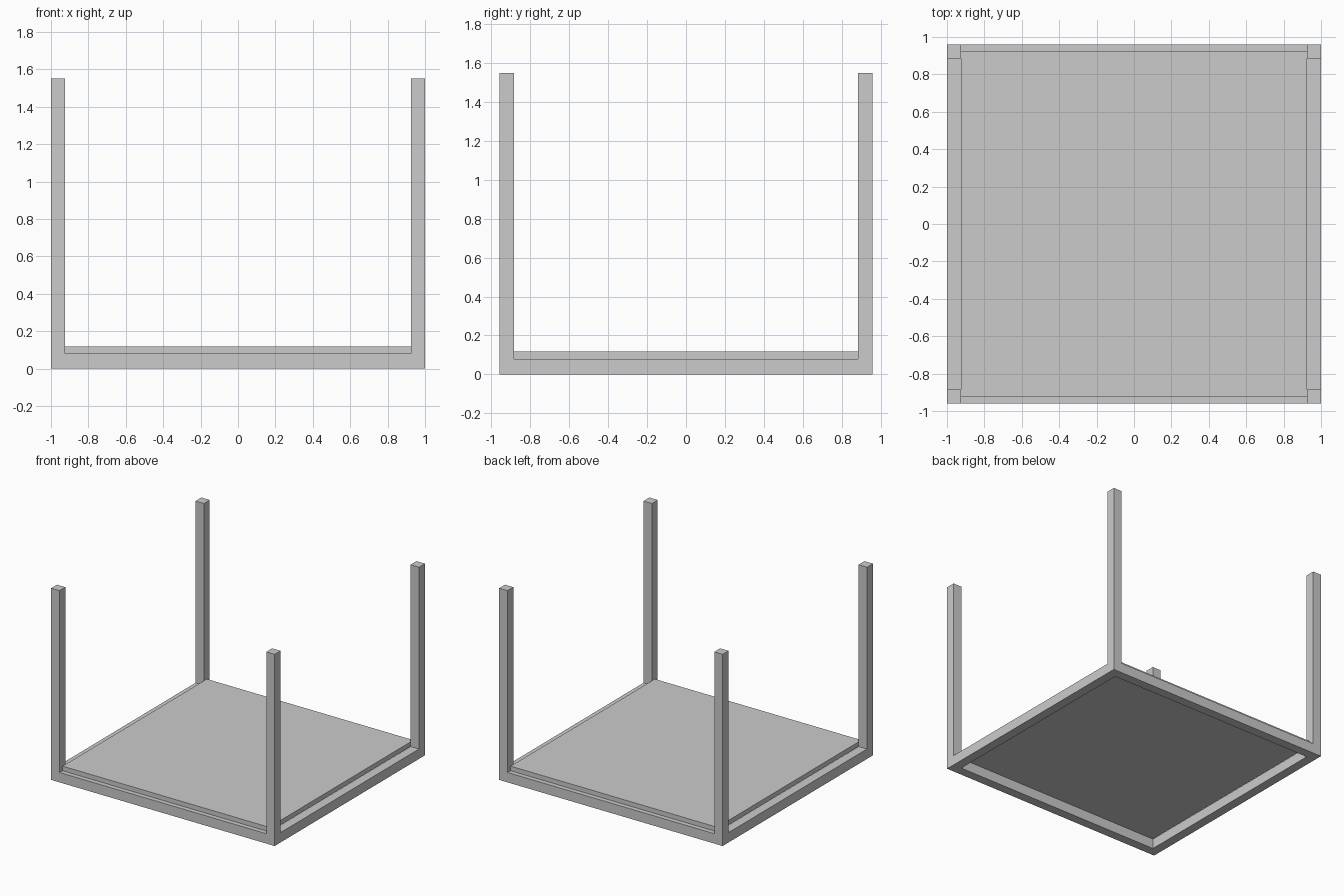
import bpy, bmesh

if "Cube" in bpy.data.objects:
    bpy.data.objects.remove(bpy.data.objects["Cube"])

X, Y, T = 1.0, 0.96, 0.075      # half width, half depth, bar thickness
RAIL_H, POST_H, PANEL_TOP = 0.08, 1.55, 0.117


def finish(bm, name):
    bmesh.ops.recalc_face_normals(bm, faces=bm.faces)
    mesh = bpy.data.meshes.new(name)
    bm.to_mesh(mesh)
    bm.free()
    obj = bpy.data.objects.new(name, mesh)
    bpy.context.collection.objects.link(obj)
    return obj


def raise_faces(bm, faces, height):
    new = bmesh.ops.extrude_face_region(bm, geom=faces)["geom"]
    verts = [g for g in new if isinstance(g, bmesh.types.BMVert)]
    bmesh.ops.translate(bm, verts=verts, vec=(0, 0, height))
    return [g for g in new if isinstance(g, bmesh.types.BMFace)]


# Frame: a ring of rails with the four corner squares pulled up into posts
bm = bmesh.new()
xs = (-X, -X + T, X - T, X)
ys = (-Y, -Y + T, Y - T, Y)
grid = [[bm.verts.new((x, y, 0)) for y in ys] for x in xs]
for i in range(3):
    for j in range(3):
        if (i, j) != (1, 1):
            bm.faces.new((grid[i][j], grid[i + 1][j], grid[i + 1][j + 1], grid[i][j + 1]))
base = list(bm.faces)
for f in base:
    f.normal_update()
# keep the underside closed by duplicating it before raising
bottom = bmesh.ops.duplicate(bm, geom=base)
top = raise_faces(bm, base, RAIL_H)
bmesh.ops.remove_doubles(bm, verts=bm.verts, dist=1e-5)
corners = [f for f in top if f.is_valid
           and abs(f.calc_center_median().x) > X - T
           and abs(f.calc_center_median().y) > Y - T]
for f in corners:
    raise_faces(bm, [f], POST_H - RAIL_H)
finish(bm, "post_frame")

# Panel: thin board resting on the rails
bm = bmesh.new()
bmesh.ops.create_cube(bm, size=1)
bmesh.ops.scale(bm, verts=bm.verts, vec=(2 * 0.924, 2 * 0.922, PANEL_TOP - RAIL_H))
bmesh.ops.translate(bm, verts=bm.verts, vec=(0, 0, (PANEL_TOP + RAIL_H) / 2))
finish(bm, "base_panel")
